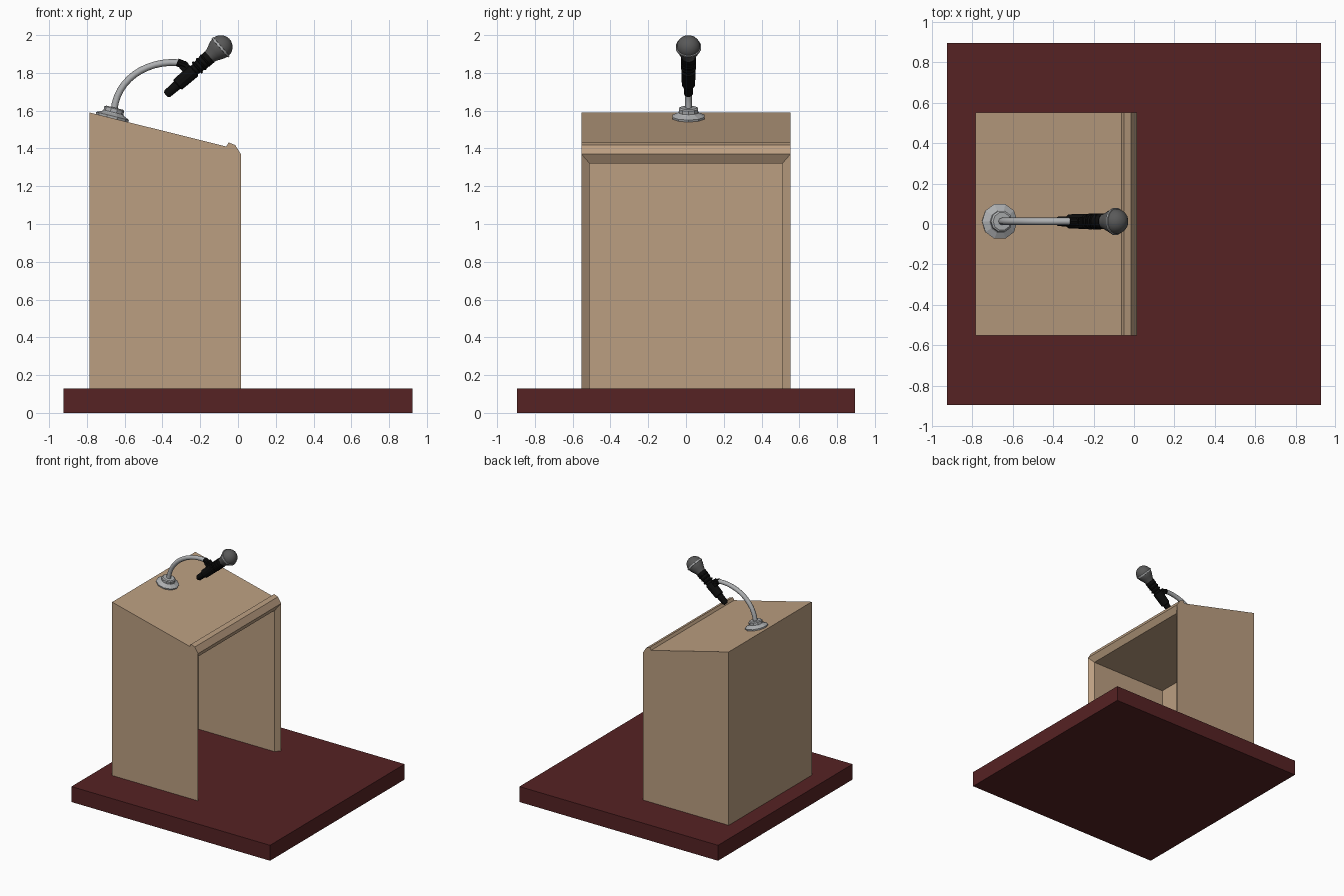
import bpy, bmesh, math
from mathutils import Vector

if "Cube" in bpy.data.objects:
    bpy.data.objects.remove(bpy.data.objects["Cube"])


def material(name, r, g, b):
    m = bpy.data.materials.new(name)
    m.diffuse_color = (r, g, b, 1)
    m.use_nodes = True
    m.node_tree.nodes["Principled BSDF"].inputs["Base Color"].default_value = m.diffuse_color
    return m


WOOD = material("tan wood", 0.50, 0.345, 0.22)
CARPET = material("dark red", 0.092, 0.016, 0.017)
STEEL = material("light grey metal", 0.42, 0.43, 0.44)
BLACK = material("black plastic", 0.004, 0.004, 0.004)
MESH = material("dark grey mesh", 0.10, 0.10, 0.10)
MIC_Y = 0.013


def finish(bm, name, mat, smooth=None):
    bmesh.ops.recalc_face_normals(bm, faces=bm.faces)
    me = bpy.data.meshes.new(name)
    bm.to_mesh(me)
    bm.free()
    ob = bpy.data.objects.new(name, me)
    bpy.context.collection.objects.link(ob)
    me.materials.append(mat)
    if smooth:
        bpy.ops.object.select_all(action='DESELECT')
        ob.select_set(True)
        bpy.context.view_layer.objects.active = ob
        bpy.ops.object.shade_smooth_by_angle(angle=math.radians(smooth))
    return ob


def box(name, mat, centre, size, tilt=0):
    bm = bmesh.new()
    bmesh.ops.create_cube(bm, size=1)
    bmesh.ops.scale(bm, vec=size, verts=bm.verts)
    ob = finish(bm, name, mat)
    ob.location = centre
    ob.rotation_euler = (0, tilt, 0)
    return ob


def lathe(name, mat, origin, axis, profile, n, smooth=None):
    """Revolve (distance along axis, radius) pairs around an axis in the XZ plane."""
    axis = Vector(axis).normalized()
    side = Vector((0, 1, 0))
    up = axis.cross(side)
    bm = bmesh.new()
    rings = []
    for t, r in profile:
        rings.append([bm.verts.new(Vector(origin) + axis * t
                      + (side * math.cos(a) + up * math.sin(a)) * r)
                      for a in [2 * math.pi * (i + 0.5) / n for i in range(n)]])
    for a, b in zip(rings, rings[1:]):
        for i in range(n):
            j = (i + 1) % n
            bm.faces.new((a[i], a[j], b[j], b[i]))
    bm.faces.new(rings[0])
    bm.faces.new(rings[-1])
    return finish(bm, name, mat, smooth)


# Carpeted platform
box("platform", CARPET, (0, 0, 0.065), (1.85, 1.79, 0.13))

# Lectern body: side profile with sloped top and lip, hollow on the +x side
bm = bmesh.new()
outline = [(-0.785, 0.13), (-0.785, 1.59), (-0.062, 1.41), (-0.05, 1.432),
           (-0.015, 1.418), (0.015, 1.37), (0.015, 0.13)]
L, R = [[bm.verts.new((x, s * 0.553, z)) for x, z in outline] for s in (-1, 1)]
bm.faces.new(L)
bm.faces.new(R)
for i in range(5):
    bm.faces.new((L[i], L[i + 1], R[i + 1], R[i]))
arches = [[L[6], L[5], R[5], R[6]]]
for x in (-0.015, -0.723):
    arches.append([bm.verts.new((x, y, z)) for y, z in
                   ((-0.51, 0.13), (-0.51, 1.32), (0.51, 1.32), (0.51, 0.13))])
for a, b in zip(arches, arches[1:]):
    for i in range(3):
        bm.faces.new((a[i], a[i + 1], b[i + 1], b[i]))
bm.faces.new(arches[2])
# underside rim closes the shell
o, m, k = arches
for f in ((L[0], L[6], m[0], k[0]), (R[0], R[6], m[3], k[3]), (L[0], k[0], k[3], R[0])):
    bm.faces.new(f)
finish(bm, "lectern_body", WOOD)

# Stepped microphone base, square to the slope
lathe("microphone_base", STEEL, (-0.668, MIC_Y, 1.558), (0.24, 0, 0.97),
      [(0, 0.088), (0.014, 0.09), (0.028, 0.06), (0.034, 0.054), (0.054, 0.054),
       (0.060, 0.045)], 10)

# Curved neck
cu = bpy.data.curves.new("neck_path", 'CURVE')
cu.dimensions = '3D'
cu.bevel_depth = 0.018
cu.bevel_resolution = 2
cu.resolution_u = 12
cu.use_fill_caps = True
sp = cu.splines.new('BEZIER')
sp.bezier_points.add(1)
p, q = sp.bezier_points
p.co, p.handle_left, p.handle_right = ((-0.656, MIC_Y, 1.60), (-0.66, MIC_Y, 1.5),
                                       (-0.645, MIC_Y, 1.76))
q.co, q.handle_left, q.handle_right = ((-0.315, MIC_Y, 1.854), (-0.49, MIC_Y, 1.868),
                                       (-0.2, MIC_Y, 1.85))
cu.materials.append(STEEL)
bpy.context.collection.objects.link(bpy.data.objects.new("neck", cu))

# Microphone handle with clip, along a tilted axis
TAIL = Vector((-0.382, MIC_Y, 1.683))
HEAD = Vector((-0.092, MIC_Y, 1.936))
AX = (HEAD - TAIL).normalized()
D = (HEAD - TAIL).length
lathe("handle", BLACK, TAIL, AX,
      [(0, 0.016), (0.012, 0.024), (0.09, 0.027), (0.20, 0.030), (0.27, 0.038),
       (0.308, 0.040)], 12, 35)
lathe("clip_sleeve", BLACK, TAIL, AX,
      [(0.08, 0.03), (0.085, 0.036), (0.195, 0.039), (0.20, 0.032)], 12)
for i in range(3):
    t = 0.215 + i * 0.028
    lathe("grip_ring", BLACK, TAIL, AX, [(t, 0.036), (t + 0.004, 0.041),
          (t + 0.01, 0.041), (t + 0.014, 0.036)], 12)
tilt = -math.atan2(AX.z, AX.x)
box("clip_bracket", BLACK, (-0.275, MIC_Y, 1.824), (0.06, 0.036, 0.05), tilt + math.pi / 2)
lathe("clip_joint", BLACK, (-0.322, MIC_Y, 1.856), (0.9, 0, -0.35),
      [(0, 0.021), (0.05, 0.021)], 10)

# Mesh head: tapered collar below, dome above
R_HEAD = 0.064
dome = [(D + R_HEAD * math.sin(a), R_HEAD * math.cos(a))
        for a in [math.radians(d) for d in (0, 15, 30, 45, 60, 75, 87)]]
lathe("mesh_head", MESH, TAIL, AX,
      [(0.305, 0.036), (0.325, 0.042), (0.345, 0.052), (0.365, 0.060)] + dome, 16, 40)
lathe("head_band", STEEL, TAIL, AX,
      [(D - 0.006, 0.062), (D - 0.005, 0.068), (D + 0.005, 0.068), (D + 0.006, 0.062)], 16, 40)
